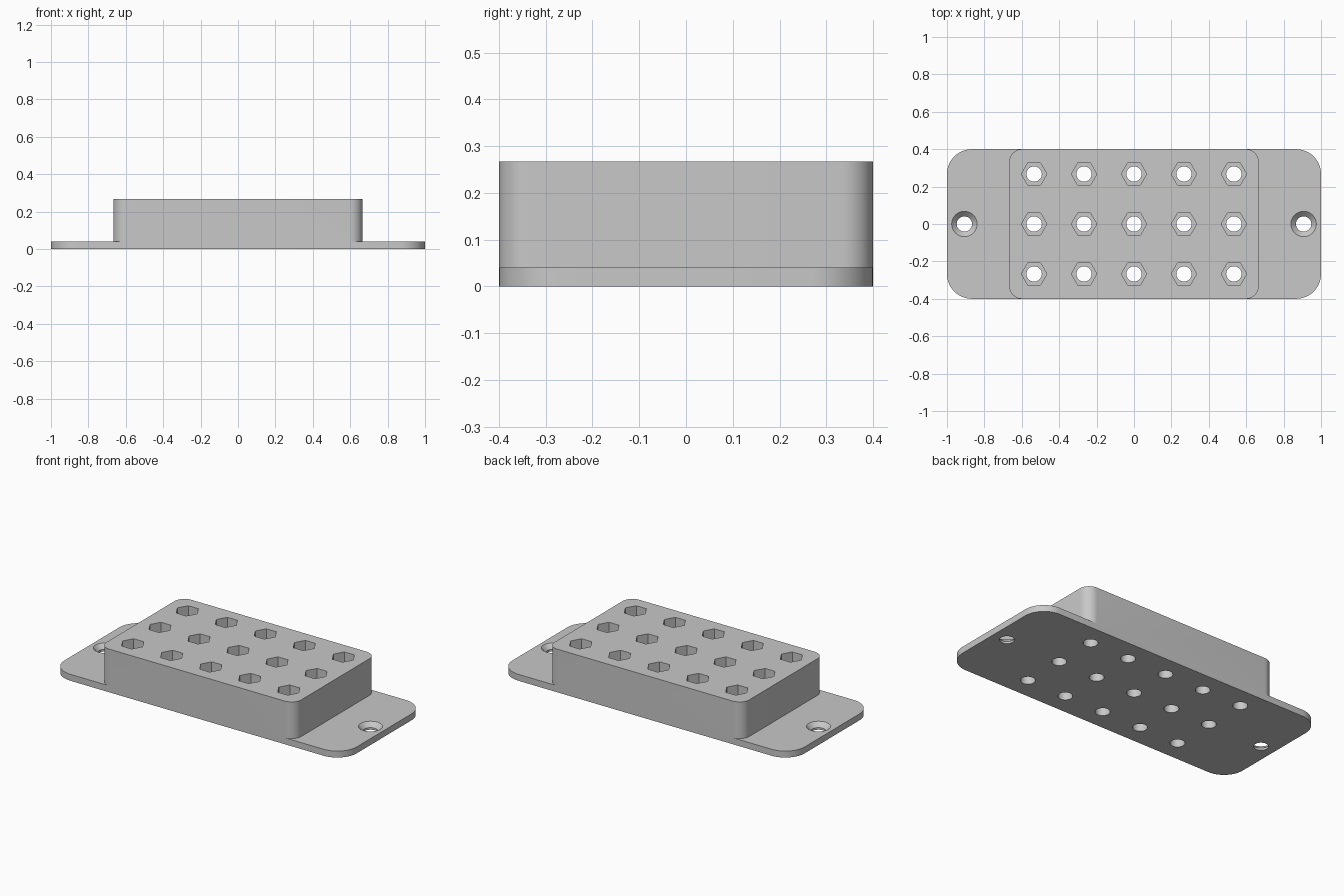
import bpy
import bmesh
import math
from mathutils import Matrix

cube = bpy.data.objects.get("Cube")
if cube:
    bpy.data.objects.remove(cube, do_unlink=True)

# Material
gray = bpy.data.materials.new("light gray plastic")
gray.use_nodes = True
color = (0.58, 0.58, 0.58, 1)
gray.diffuse_color = color
gray.node_tree.nodes["Principled BSDF"].inputs["Base Color"].default_value = color

# Main dimensions
PITCH = 0.267
BLOCK_TOP = 0.267
PLATE_TOP = 0.04
HOLE_R = 0.041
SCREW_X = 0.907


def make_object(name, bm):
    mesh = bpy.data.meshes.new(name)
    bmesh.ops.recalc_face_normals(bm, faces=bm.faces)
    bm.to_mesh(mesh)
    bm.free()
    mesh.materials.append(gray)
    obj = bpy.data.objects.new(name, mesh)
    bpy.context.collection.objects.link(obj)
    return obj


def rounded_slab(name, length, width, low, high, radius):
    bm = bmesh.new()
    place = Matrix.Translation((0, 0, (low + high) / 2))
    size = Matrix.Diagonal((length, width, high - low, 1))
    bmesh.ops.create_cube(bm, size=1, matrix=place @ size)
    upright = [e for e in bm.edges
               if abs(e.verts[0].co.z - e.verts[1].co.z) > 0.001]
    bmesh.ops.bevel(bm, geom=upright, offset=radius, segments=12,
                    profile=0.5, affect='EDGES')
    return make_object(name, bm)


def drill(name, centers, sides, r_low, r_high, low, high):
    bm = bmesh.new()
    for x, y in centers:
        place = Matrix.Translation((x, y, (low + high) / 2))
        # Turn so that a corner points along x
        turn = Matrix.Rotation(math.pi / 2, 4, 'Z')
        bmesh.ops.create_cone(bm, cap_ends=True, segments=sides,
                              radius1=r_low, radius2=r_high,
                              depth=high - low, matrix=place @ turn)
    cutter = make_object(name, bm)
    cutter.hide_render = True
    return cutter


def combine(target, other, operation):
    mod = target.modifiers.new(operation.lower(), 'BOOLEAN')
    mod.operation = operation
    mod.solver = 'EXACT'
    mod.object = other
    bpy.context.view_layer.objects.active = target
    bpy.ops.object.modifier_apply(modifier=mod.name)
    bpy.data.objects.remove(other, do_unlink=True)


# Flanged base plate with the raised socket block
holder = rounded_slab("socket_holder", 2, 0.8, 0, PLATE_TOP, 0.133)
block = rounded_slab("socket_block", 1.333, 0.8, 0.02, BLOCK_TOP, 0.067)
combine(holder, block, 'UNION')

# Hexagonal sockets over round through holes
grid = [(i * PITCH, j * PITCH) for i in range(-2, 3) for j in (-1, 0, 1)]
ends = [(-SCREW_X, 0), (SCREW_X, 0)]
combine(holder, drill("through_holes", grid + ends, 32, HOLE_R, HOLE_R,
                      -0.1, 0.4), 'DIFFERENCE')
combine(holder, drill("hex_sockets", grid, 6, 0.068, 0.068,
                      0.067, 0.4), 'DIFFERENCE')

# Countersinks for the mounting screws
combine(holder, drill("countersinks", ends, 32, 0.03, 0.088,
                      0.002, 0.06), 'DIFFERENCE')

# Smooth rounds, crisp edges
bpy.ops.object.select_all(action='DESELECT')
holder.select_set(True)
bpy.context.view_layer.objects.active = holder
bpy.ops.object.shade_smooth_by_angle(angle=math.radians(30))
